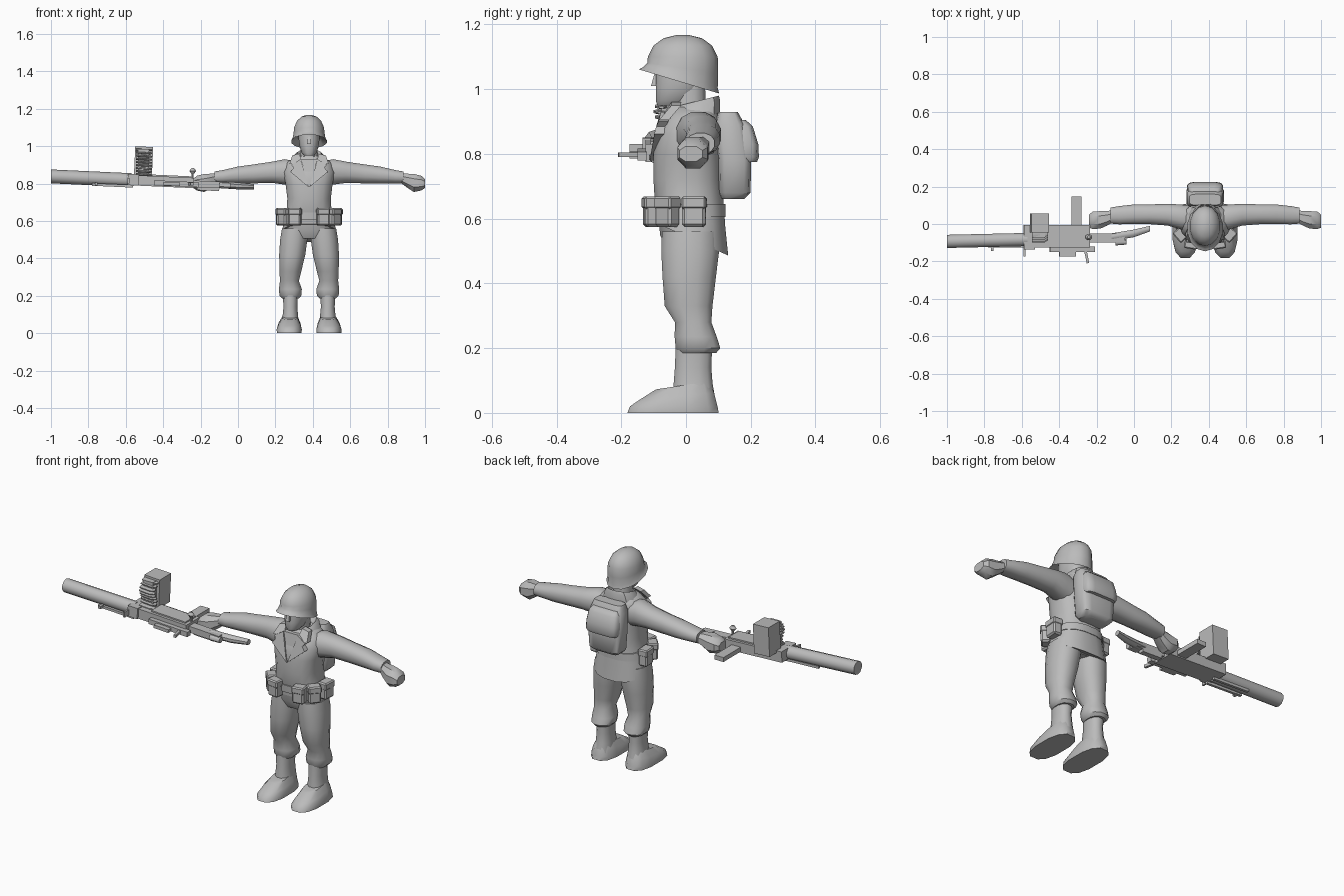
import bpy, bmesh, math
from mathutils import Matrix, Vector

CX = 0.38  # centre line of the figure
grey = bpy.data.materials.new("field_grey")
grey.diffuse_color = (0.5, 0.5, 0.5, 1)


def finish(name, bm, angle=40):
    bmesh.ops.recalc_face_normals(bm, faces=bm.faces[:])
    me = bpy.data.meshes.new(name)
    bm.to_mesh(me)
    bm.free()
    me.materials.append(grey)
    ob = bpy.data.objects.new(name, me)
    bpy.context.collection.objects.link(ob)
    bpy.ops.object.select_all(action='DESELECT')
    ob.select_set(True)
    bpy.context.view_layer.objects.active = ob
    bpy.ops.object.shade_smooth_by_angle(angle=math.radians(angle))
    return ob


def loft(name, rings, axis='z', segs=12, p=2.3, angle=45, caps=True):
    """Rings: (position, centre 1, centre 2, radius 1, radius 2, optional tilt)."""
    bm = bmesh.new()
    loops = []
    for r in rings:
        t, a, b, ra, rb = r[:5]
        tilt = r[5] if len(r) > 5 else 0
        loop = []
        for i in range(segs):
            w = 2 * math.pi * (i + 0.5) / segs
            c, s = math.cos(w), math.sin(w)
            u = math.copysign(abs(c) ** (2 / p), c) * ra
            v = math.copysign(abs(s) ** (2 / p), s) * rb
            co = (a + u, b + v, t + tilt * v) if axis == 'z' else (t, a + u, b + v)
            loop.append(bm.verts.new(co))
        loops.append(loop)
    for l0, l1 in zip(loops, loops[1:]):
        for i in range(segs):
            j = (i + 1) % segs
            bm.faces.new((l0[i], l0[j], l1[j], l1[i]))
    if caps:
        bm.faces.new(loops[0])
        bm.faces.new(loops[-1])
    return finish(name, bm, angle)


def box(name, lo, hi, rot=None, bevel=0.0):
    lo, hi = Vector(lo), Vector(hi)
    bm = bmesh.new()
    bmesh.ops.create_cube(bm, size=1)
    bmesh.ops.scale(bm, vec=hi - lo, verts=bm.verts)
    if bevel:
        bmesh.ops.bevel(bm, geom=bm.edges[:], offset=bevel, segments=1, affect='EDGES')
    if rot:
        bmesh.ops.rotate(bm, matrix=Matrix.Rotation(rot[1], 3, rot[0]), verts=bm.verts)
    bmesh.ops.translate(bm, vec=(lo + hi) / 2, verts=bm.verts)
    return finish(name, bm, 30)


def plate(name, pts, back):
    """Flat outline given a little depth towards the back."""
    bm = bmesh.new()
    f = [bm.verts.new(q) for q in pts]
    k = [bm.verts.new((q[0], q[1] + back, q[2])) for q in pts]
    bm.faces.new(f)
    bm.faces.new(k[::-1])
    for i in range(len(f)):
        j = (i + 1) % len(f)
        bm.faces.new((f[i], f[j], k[j], k[i]))
    return finish(name, bm, 20)


# Jacket, with a skirt that hangs lower at the back
loft("jacket", [
    (0.535, CX, 0.022, 0.145, 0.11, -0.45), (0.60, CX, 0.017, 0.137, 0.106, -0.25),
    (0.65, CX, 0.01, 0.122, 0.108), (0.72, CX, 0.005, 0.118, 0.107),
    (0.80, CX, 0.005, 0.128, 0.107), (0.86, CX, 0.01, 0.14, 0.10),
    (0.91, CX, 0.02, 0.125, 0.085), (0.945, CX, 0.025, 0.07, 0.07)], segs=16, p=2.5)

# Collar and neck
loft("collar", [(0.91, CX, 0.025, 0.098, 0.083, 0.2), (0.945, CX, 0.03, 0.083, 0.078, 0.25),
                (0.962, CX, 0.03, 0.066, 0.074, 0.25), (0.935, CX, 0.02, 0.052, 0.05, 0.1)], angle=35)
loft("neck", [(0.90, CX, 0.01, 0.05, 0.055), (1.02, CX, 0.01, 0.046, 0.05)])

# Head and nose
loft("head", [(0.95, CX, -0.045, 0.028, 0.045), (0.965, CX, -0.035, 0.042, 0.06),
              (1.0, CX, -0.02, 0.052, 0.075), (1.04, CX, -0.01, 0.058, 0.085),
              (1.09, CX, -0.01, 0.055, 0.08)])
plate("nose", [(CX - 0.012, -0.108, 1.01), (CX + 0.012, -0.108, 1.01),
               (CX + 0.006, -0.097, 1.05), (CX - 0.006, -0.097, 1.05)], 0.03)

# Helmet shell with flared brim and hollow underside
loft("helmet", [(1.05, CX, -0.01, 0.07, 0.095, -0.25), (1.024, CX, -0.022, 0.097, 0.124, -0.30),
                (1.036, CX, -0.018, 0.09, 0.116, -0.27), (1.065, CX, -0.01, 0.085, 0.109, -0.15),
                (1.10, CX, -0.01, 0.082, 0.108), (1.135, CX, -0.01, 0.066, 0.09),
                (1.157, CX, -0.01, 0.042, 0.06), (1.167, CX, -0.01, 0.014, 0.02)],
     segs=14, p=2, angle=50)

# Trouser seat
loft("trouser_seat", [(0.505, CX, 0.01, 0.10, 0.07), (0.55, CX, 0.012, 0.14, 0.095),
                      (0.64, CX, 0.01, 0.125, 0.10)])

for s, side in ((-1, "right"), (1, "left")):
    def X(d):
        return CX + s * d

    # Trouser leg gathered over the boot
    loft(side + "_trouser_leg", [
        (0.185, X(0.10), 0.035, 0.045, 0.06), (0.20, X(0.10), 0.037, 0.06, 0.071),
        (0.235, X(0.10), 0.03, 0.063, 0.067), (0.28, X(0.105), 0.022, 0.052, 0.058),
        (0.33, X(0.10), 0.008, 0.06, 0.076), (0.42, X(0.09), 0.01, 0.072, 0.085),
        (0.50, X(0.082), 0.013, 0.075, 0.092), (0.56, X(0.075), 0.013, 0.072, 0.09)])
    # Boot shaft and foot
    loft(side + "_boot_shaft", [(0.03, X(0.102), 0.025, 0.05, 0.07), (0.09, X(0.10), 0.022, 0.043, 0.062),
                                (0.14, X(0.10), 0.022, 0.038, 0.058), (0.22, X(0.10), 0.025, 0.042, 0.058)])
    loft(side + "_boot_foot", [(0.0, X(0.106), -0.04, 0.068, 0.145), (0.02, X(0.106), -0.038, 0.069, 0.139),
                               (0.05, X(0.105), -0.03, 0.06, 0.12, 0.1),
                               (0.085, X(0.102), -0.01, 0.042, 0.085, 0.15)], p=2.6)
    # Sleeve and fist
    loft(side + "_sleeve", [
        (X(0.07), 0.03, 0.85, 0.07, 0.07), (X(0.13), 0.038, 0.862, 0.068, 0.07),
        (X(0.20), 0.05, 0.86, 0.06, 0.058), (X(0.30), 0.052, 0.851, 0.054, 0.052),
        (X(0.38), 0.052, 0.845, 0.054, 0.047), (X(0.46), 0.047, 0.836, 0.05, 0.037),
        (X(0.505), 0.045, 0.832, 0.044, 0.033)], axis='x')
    loft(side + "_fist", [
        (X(0.49), 0.042, 0.828, 0.034, 0.026), (X(0.525), 0.03, 0.815, 0.042, 0.04),
        (X(0.56), 0.022, 0.803, 0.05, 0.052), (X(0.60), 0.02, 0.802, 0.05, 0.042),
        (X(0.62), 0.015, 0.80, 0.038, 0.025)], axis='x', segs=8, angle=35)
    # Lapel in two overlapping pieces
    plate(side + "_lower_lapel", [(X(0.002), -0.112, 0.78), (X(0.10), -0.098, 0.862),
                                  (X(0.082), -0.092, 0.885), (X(0.095), -0.085, 0.90),
                                  (X(0.045), -0.078, 0.93)], 0.03)
    plate(side + "_upper_lapel", [(X(0.04), -0.082, 0.905), (X(0.105), -0.083, 0.905),
                                  (X(0.09), -0.045, 0.95), (X(0.05), -0.045, 0.96)], 0.03)
    # Belt pouches wrapped round the hip, each with a flap
    for n, (d, y, w, turn) in enumerate(((0.075, -0.105, 0.066, 0.15),
                                         (0.132, -0.058, 0.066, 0.85),
                                         (0.150, 0.025, 0.072, 1.5))):
        rot = ('Z', s * turn)
        box(f"{side}_pouch_{n}", (X(d) - w / 2, y - 0.025, 0.575), (X(d) + w / 2, y + 0.025, 0.655), rot, 0.008)
        box(f"{side}_pouch_flap_{n}", (X(d) - w / 2 - .002, y - 0.028, 0.63),
            (X(d) + w / 2 + .002, y + 0.028, 0.668), rot, 0.006)

# Shirt front and belt
plate("shirt_front", [(CX, -0.102, 0.79), (CX + 0.045, -0.072, 0.93), (CX - 0.045, -0.072, 0.93)], 0.04)
loft("belt", [(0.605, CX, 0.012, 0.138, 0.112), (0.645, CX, 0.011, 0.13, 0.113)], segs=16, p=2.5)

# Backpack: main bag, rounded flap and rolled top
loft("backpack", [(0.66, CX, 0.145, 0.075, 0.035), (0.68, CX, 0.15, 0.095, 0.05),
                  (0.78, CX, 0.15, 0.102, 0.052), (0.89, CX, 0.135, 0.098, 0.048),
                  (0.93, CX, 0.13, 0.085, 0.03)], p=5)
loft("backpack_flap", [(0.775, CX, 0.175, 0.09, 0.045), (0.79, CX, 0.177, 0.098, 0.049),
                       (0.83, CX, 0.175, 0.096, 0.049), (0.885, CX, 0.165, 0.09, 0.042),
                       (0.905, CX, 0.155, 0.075, 0.03)], p=5)

# Gun: barrel jacket, receiver and rear tube follow one slightly falling line
TILT = ('Y', 0.045)
loft("gun_barrel", [(-1.0, -0.093, 0.838, 0.037, 0.037), (-0.57, -0.083, 0.818, 0.037, 0.037)],
     axis='x', segs=10, p=2)
box("gun_receiver", (-0.585, -0.125, 0.783), (-0.235, -0.005, 0.838), TILT)
box("gun_front_block", (-0.59, -0.135, 0.79), (-0.53, -0.005, 0.85), TILT)
box("gun_feed_cover", (-0.46, -0.11, 0.825), (-0.25, -0.02, 0.843), TILT)
box("gun_side_rail", (-0.45, -0.15, 0.785), (-0.21, -0.12, 0.812), TILT)
box("gun_side_latch", (-0.40, -0.175, 0.788), (-0.31, -0.15, 0.806), TILT)
box("gun_stock_bar", (-0.24, -0.10, 0.777), (-0.05, -0.05, 0.812), TILT)
box("gun_stock_lower", (-0.22, -0.08, 0.762), (-0.10, -0.05, 0.79), TILT)
loft("gun_stock_tube", [(-0.12, -0.07, 0.795, 0.022, 0.02), (0.0, -0.05, 0.787, 0.022, 0.02),
                        (0.085, -0.025, 0.783, 0.016, 0.015)], axis='x', segs=8, p=2)
loft("gun_stock_side_tube", [(-0.10, -0.10, 0.79, 0.016, 0.016), (-0.04, -0.095, 0.787, 0.016, 0.016)],
     axis='x', segs=8, p=2)
box("gun_side_handle", (-0.335, -0.02, 0.785), (-0.28, 0.147, 0.81))
box("gun_cocking_lever", (-0.262, -0.21, 0.79), (-0.248, -0.12, 0.805), ('Z', 0.2))
box("gun_front_pin", (-0.59, -0.175, 0.80), (-0.58, -0.12, 0.83))
loft("gun_sight_post", [(0.83, -0.242, -0.07, 0.006, 0.006), (0.86, -0.242, -0.07, 0.006, 0.006)], segs=6)
loft("gun_sight_knob", [(0.853, -0.242, -0.07, 0.008, 0.008), (0.867, -0.242, -0.07, 0.02, 0.016),
                        (0.882, -0.242, -0.07, 0.008, 0.008)], segs=8, p=2)
for n, y in enumerate((-0.118, -0.065)):
    box(f"gun_folded_leg_{n}", (-0.78, y - 0.007, 0.783), (-0.56, y + 0.007, 0.797), TILT)
box("gun_leg_foot", (-0.765, -0.145, 0.79), (-0.75, -0.11, 0.805))

# Ammunition box and the folded belt of rounds in front of it
box("ammo_box", (-0.553, -0.045, 0.835), (-0.457, 0.055, 0.997), TILT)
for n in range(9):
    z = 0.85 + n * 0.0165
    y = -0.078 + 0.012 * math.sin(n * 0.9) + n * 0.002
    loft(f"ammo_round_{n}", [(-0.545, y, z, 0.022, 0.006), (-0.48, y, z - 0.004, 0.022, 0.006),
                             (-0.46, y, z - 0.005, 0.008, 0.004)], axis='x', segs=8, p=2)
box("ammo_belt", (-0.535, -0.075, 0.84), (-0.475, -0.045, 0.985))
